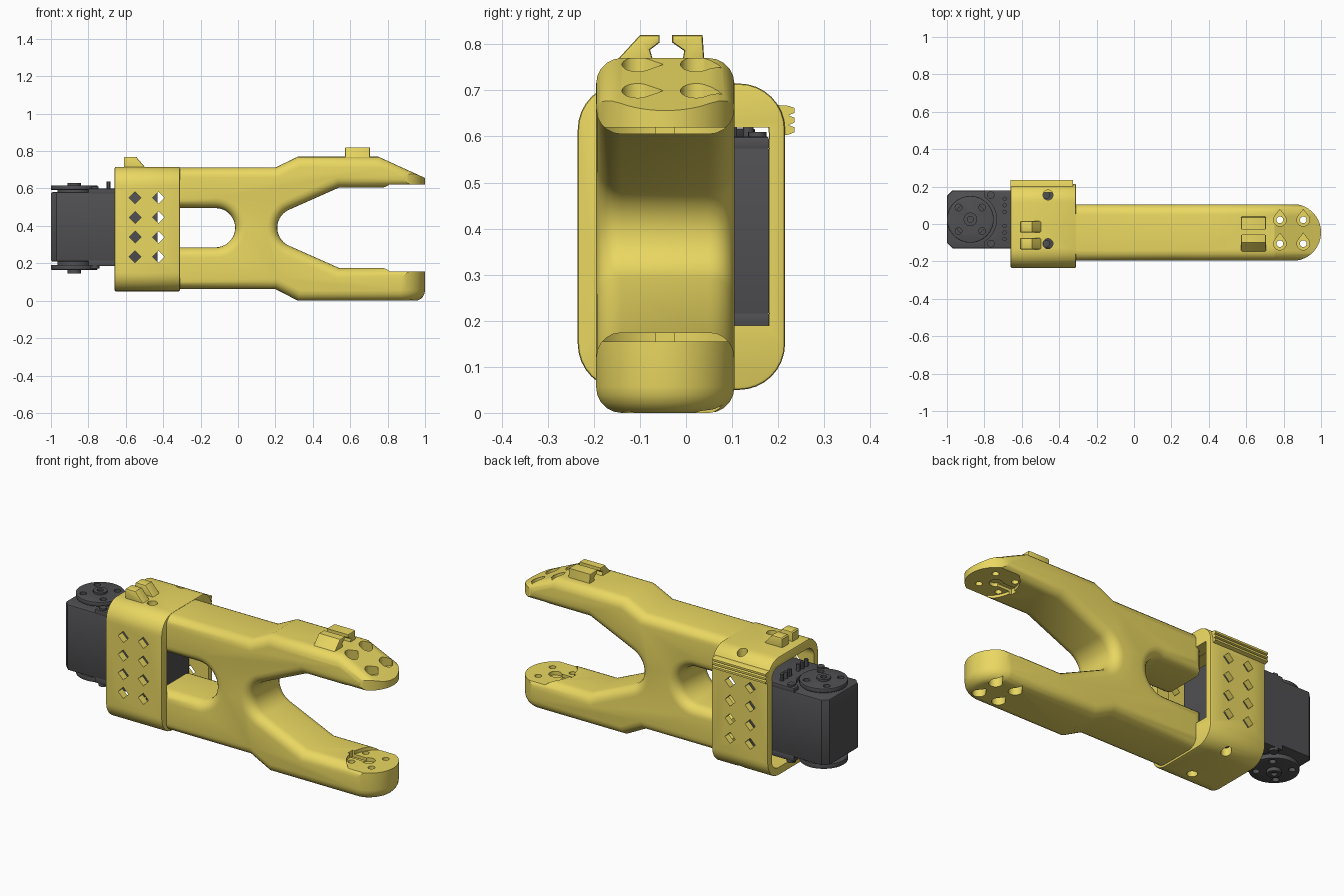
import bpy, bmesh
from math import sin, cos, radians, pi

if "Cube" in bpy.data.objects:
    bpy.data.objects.remove(bpy.data.objects["Cube"])


def material(name, rgb):
    m = bpy.data.materials.new(name)
    m.diffuse_color = (*rgb, 1)
    m.use_nodes = True
    m.node_tree.nodes["Principled BSDF"].inputs["Base Color"].default_value = m.diffuse_color
    return m


YELLOW = material("yellow_plastic", (0.82, 0.68, 0.12))
DARK = material("dark_plastic", (0.08, 0.08, 0.085))


def prism(name, pts, axis, a, b, mat=None, bevel=0.0, seg=5, ends="ab"):
    """Extrude a 2D outline along an axis; optionally round the edges of its ends."""
    place = {"x": lambda u, v, t: (t, u, v),
             "y": lambda u, v, t: (u, t, v),
             "z": lambda u, v, t: (u, v, t)}[axis]
    bm = bmesh.new()
    lo = [bm.verts.new(place(u, v, a)) for u, v in pts]
    hi = [bm.verts.new(place(u, v, b)) for u, v in pts]
    caps = {"a": bm.faces.new(lo), "b": bm.faces.new(hi)}
    n = len(pts)
    for i in range(n):
        j = (i + 1) % n
        bm.faces.new((lo[i], lo[j], hi[j], hi[i]))
    bmesh.ops.recalc_face_normals(bm, faces=bm.faces[:])
    if bevel:
        edges = [e for k in ends for e in caps[k].edges]
        bmesh.ops.bevel(bm, geom=edges, offset=bevel, segments=seg, profile=0.5,
                        affect="EDGES", clamp_overlap=False)
    me = bpy.data.meshes.new(name)
    bm.to_mesh(me)
    bm.free()
    ob = bpy.data.objects.new(name, me)
    bpy.context.collection.objects.link(ob)
    if mat:
        me.materials.append(mat)
    return ob


def activate(ob):
    bpy.ops.object.select_all(action="DESELECT")
    ob.select_set(True)
    bpy.context.view_layer.objects.active = ob


def cut(ob, cutters, op="DIFFERENCE"):
    activate(ob)
    for c in cutters:
        m = ob.modifiers.new("cut", "BOOLEAN")
        m.operation, m.solver, m.object = op, "EXACT", c
        bpy.ops.object.modifier_apply(modifier=m.name)
        bpy.data.objects.remove(c)


def arc(cx, cy, r, a0, a1, n=12):
    return [(cx + r * cos(radians(a0 + (a1 - a0) * i / n)),
             cy + r * sin(radians(a0 + (a1 - a0) * i / n))) for i in range(n + 1)]


def circle(cx, cy, r, n=32):
    return arc(cx, cy, r, 0, 360 - 360 / n, n - 1)


def rect(u0, u1, v0, v1, r=0.0, n=8):
    if not r:
        return [(u0, v0), (u1, v0), (u1, v1), (u0, v1)]
    return (arc(u1 - r, v0 + r, r, -90, 0, n) + arc(u1 - r, v1 - r, r, 0, 90, n)
            + arc(u0 + r, v1 - r, r, 90, 180, n) + arc(u0 + r, v0 + r, r, 180, 270, n))


# Forked arm: H-shaped side profile with rounded edges
profile = ([(-0.36, 0.062), (0.2, 0.062), (0.32, 0), (1.1, 0), (1.1, 0.175), (0.54, 0.175)]
           + arc(0.315, 0.39, 0.105, 247, 113, 14)
           + [(0.54, 0.605), (1.1, 0.605), (1.1, 0.77), (0.32, 0.77), (0.2, 0.712),
              (-0.36, 0.712), (-0.36, 0.495)]
           + arc(-0.12, 0.39, 0.105, 90, -90, 18) + [(-0.36, 0.285)])
arm = prism("forked_arm", profile, "y", -0.195, 0.105, YELLOW, 0.055)

# Trim: sloped upper tip and semicircular ends
slope = [(-0.5, -0.2), (1.2, -0.2), (1.2, 0.565), (0.5, 0.884), (-0.5, 0.884)]
plan = [(-0.5, 0.107), (-0.5, -0.197)] + arc(0.848, -0.045, 0.152, -90, 90, 28)
cut(arm, [prism("trim", slope, "y", -0.197, 0.107, None, 0.055),
          prism("trim", plan, "z", -0.003, 1.0, None, 0.06, ends="a")], "INTERSECT")

# Horn seats on the inner faces of the fork, screw holes and countersinks
cutters = [prism("seat", circle(0.91, -0.045, 0.167, 48), "z", 0.155, 0.62)]
for z0, z1 in ((0.138, 0.2), (0.58, 0.635)):
    cutters.append(prism("slot", rect(0.73, 0.87, -0.065, -0.025), "z", z0, z1))
    cutters.append(prism("hub", circle(0.845, -0.045, 0.034), "z", z0 - 0.004, z1 + 0.004))
for x in (0.78, 0.905):
    for y in (-0.105, 0.022):
        drop = arc(x, y, 0.034, 150, 390, 20) + [(x, y + 0.056)]
        cutters += [prism("hole", circle(x, y, 0.018, 16), "z", -0.1, 0.9),
                    prism("sink", drop, "z", 0.66, 0.9),
                    prism("sink", drop, "z", -0.1, 0.1)]
cut(arm, cutters)

# Hollow motor sleeve with diamond vents and screw holes
sleeve = prism("motor_sleeve", rect(-0.235, 0.215, 0.05, 0.715, 0.1), "x", -0.66, -0.31,
               YELLOW, 0.007, 2)
cutters = [prism("cavity", rect(-0.195, 0.18, 0.095, 0.665, 0.06), "x", -0.8, -0.385),
           prism("window", rect(-0.19, 0.181, 0.19, 0.62), "x", -0.5, -0.2)]
for x in (-0.55, -0.425):
    for i in range(4):
        cutters.append(prism("vent", circle(x, 0.235 + 0.105 * i, 0.032, 4), "y", -0.4, 0.4))
for y in (-0.105, 0.155):
    cutters += [prism("screw", circle(-0.46, y, 0.027, 20), "z", 0.64, 0.9),
                prism("screw", circle(-0.46, y, 0.027, 20), "z", -0.1, 0.12)]
cut(sleeve, cutters)

# Grip ridges on the sleeve side
ridge = [(0.2, 0.602)]
for i in range(3):
    z = 0.604 + 0.021 * i
    ridge += [(0.223, z), (0.235, z + 0.005), (0.235, z + 0.016), (0.223, z + 0.0205)]
ridge += [(0.2, 0.668)]
prism("grip_ridges", ridge, "x", -0.66, -0.325, YELLOW)

# Cable clips: a pair on the fork, a pair on the sleeve
left_claw = [(-0.155, 0.76), (-0.1, 0.82), (-0.057, 0.82), (-0.057, 0.804),
             (-0.078, 0.788), (-0.07, 0.76)]
right_claw = [(0.04, 0.76), (0.036, 0.82), (-0.03, 0.82), (-0.03, 0.804),
              (-0.004, 0.786), (-0.008, 0.76)]
for side, pts in (("left", left_claw), ("right", right_claw)):
    prism("fork_clip_" + side, pts, "x", 0.572, 0.706, YELLOW, 0.006, 2)
hook = [(-0.61, 0.7), (-0.485, 0.7), (-0.545, 0.769), (-0.604, 0.769), (-0.61, 0.763)]
for side, y in (("left", -0.135), ("right", -0.045)):
    prism("sleeve_clip_" + side, hook, "y", y, y + 0.06, YELLOW, 0.006, 2)

# Motor: chamfered case with raised gear covers
c = 0.03
case = [(-1 + c, -0.13), (-0.43, -0.13), (-0.43, 0.18), (-1 + c, 0.18), (-1, 0.18 - c), (-1, -0.13 + c)]
prism("motor_case", case, "z", 0.21, 0.58, DARK, 0.008, 2)
for end, z0, z1 in (("top", 0.57, 0.6), ("bottom", 0.185, 0.22)):
    cover = prism("motor_cover_" + end, rect(-0.8, -0.43, -0.13, 0.18), "z", z0, z1, DARK, 0.006, 2)
    cut(cover, [prism("clearance", circle(-0.875, 0.025, 0.14, 48), "z", 0, 1)])
    prism("horn_neck_" + end, circle(-0.875, 0.025, 0.09), "z", z0, z1, DARK)

# Horn discs with hubs and screw holes
for end, z0, z1, h0, h1 in (("top", 0.592, 0.617, 0.6, 0.628), ("bottom", 0.165, 0.192, 0.145, 0.18)):
    disc = prism("horn_disc_" + end, circle(-0.875, 0.025, 0.125, 48), "z", z0, z1, DARK, 0.004, 2)
    cut(disc, [prism("hole", circle(-0.875 + dx, 0.025 + dy, 0.018, 16), "z", 0, 1)
               for dx in (-0.063, 0.063) for dy in (-0.063, 0.063)])
    hub = prism("horn_hub_" + end, circle(-0.875, 0.025, 0.036), "z", h0, h1, DARK)
    cut(hub, [prism("hole", circle(-0.875, 0.025, 0.016, 16), "z", h1 - 0.015 if end == "top" else 0,
                    1 if end == "top" else h0 + 0.015)])

# Connector pins and case screws
for i, y in enumerate((-0.08, -0.045, -0.01, 0.065, 0.1, 0.135)):
    prism(f"connector_pin_{i}", circle(-0.692, y, 0.011, 12), "z", 0.59, 0.638, DARK)
for i, (x, y) in enumerate(((-0.765, -0.105), (-0.765, 0.155), (-0.47, -0.105), (-0.47, 0.155))):
    prism(f"case_screw_top_{i}", circle(x, y, 0.02, 20), "z", 0.57, 0.61, DARK)
    prism(f"case_screw_bottom_{i}", circle(x, y, 0.024, 20), "z", 0.172, 0.215, DARK)

# Smooth shading with sharp edges kept
for ob in list(bpy.data.objects):
    activate(ob)
    bpy.ops.object.shade_smooth_by_angle(angle=radians(30))
